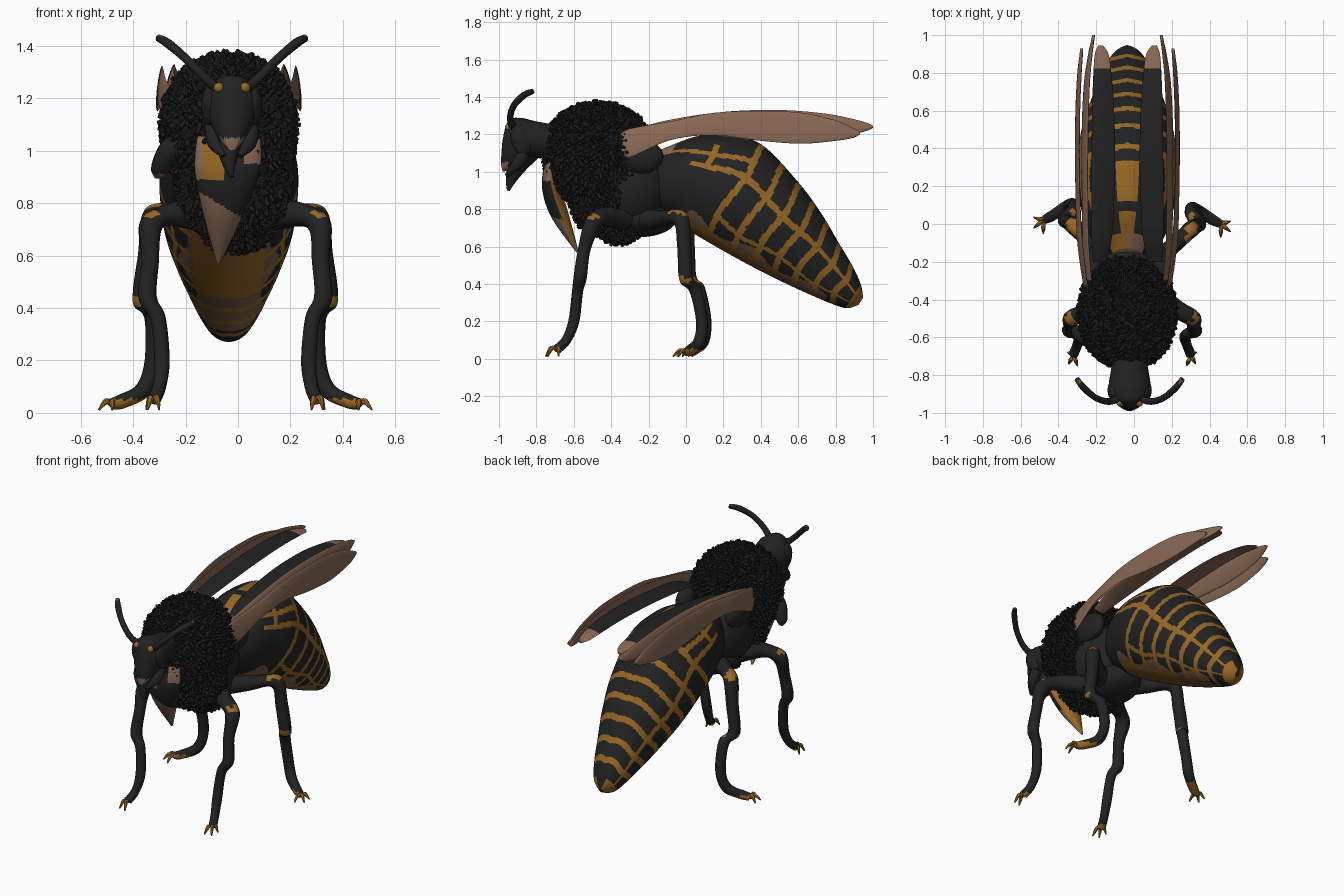
import bpy, bmesh, math, random
from mathutils import Vector, Matrix

random.seed(4)
if "Cube" in bpy.data.objects:
    bpy.data.objects.remove(bpy.data.objects["Cube"])

CX = -0.035  # body centre line


def material(name, rgb):
    m = bpy.data.materials.new(name)
    m.use_nodes = True
    m.diffuse_color = (*rgb, 1)
    b = m.node_tree.nodes["Principled BSDF"]
    b.inputs["Base Color"].default_value = (*rgb, 1)
    b.inputs["Roughness"].default_value = 0.8
    return m


MATS = [material("shell black", (0.016, 0.016, 0.016)),
        material("fuzz black", (0.012, 0.012, 0.012)),
        material("amber", (0.31, 0.135, 0.018)),
        material("wing brown", (0.25, 0.14, 0.09)),
        material("belly brown", (0.19, 0.1, 0.055))]
SHELL, FUZZ, AMBER, WING, BELLY = range(5)


def finish(name, bm, smooth=True):
    bmesh.ops.recalc_face_normals(bm, faces=bm.faces)
    me = bpy.data.meshes.new(name)
    bm.to_mesh(me)
    bm.free()
    for m in MATS:
        me.materials.append(m)
    ob = bpy.data.objects.new(name, me)
    bpy.context.collection.objects.link(ob)
    if smooth:
        bpy.ops.object.select_all(action="DESELECT")
        ob.select_set(True)
        bpy.context.view_layer.objects.active = ob
        bpy.ops.object.shade_smooth_by_angle(angle=math.radians(50))
    return ob


def spline(p0, p1, p2, p3, t):
    return 0.5 * (2 * p1 + (p2 - p0) * t + (2 * p0 - 5 * p1 + 4 * p2 - p3) * t * t
                  + (3 * p1 - p0 - 3 * p2 + p3) * t ** 3)


def loft(name, secs, n=16, sub=4, rule=None, mat=SHELL):
    """Skin ellipses (centre, half axis u, half axis v); rule(point, angle, normal) colours faces."""
    rows, last = [], len(secs) - 1
    for i in range(last):
        four = [secs[min(max(i + k, 0), last)] for k in (-1, 0, 1, 2)]
        for j in range(sub):
            rows.append([spline(*[q[c] for q in four], j / sub) for c in range(3)])
    rows.append(secs[-1])
    bm = bmesh.new()
    angles = [2 * math.pi * j / n for j in range(n)]
    rings = [[bm.verts.new(c + u * math.cos(a) + v * math.sin(a)) for a in angles]
             for c, u, v in rows]
    tags = []
    for a, b in zip(rings, rings[1:]):
        for j in range(n):
            k = (j + 1) % n
            tags.append((bm.faces.new((a[j], a[k], b[k], b[j])), 2 * math.pi * (j + 0.5) / n))
    tags += [(bm.faces.new(rings[0]), 0), (bm.faces.new(rings[-1]), 0)]
    bmesh.ops.recalc_face_normals(bm, faces=bm.faces)
    for f, ang in tags:
        f.material_index = rule(f.calc_center_median(), ang, f.normal) if rule else mat
    return finish(name, bm)


def tube(name, pts, **kw):
    """Round limb through (x, y, z, radius) points."""
    ps = [Vector(p[:3]) for p in pts]
    secs = []
    for i, p in enumerate(ps):
        d = (ps[min(i + 1, len(ps) - 1)] - ps[max(i - 1, 0)]).normalized()
        u = d.cross(Vector((0.3, 1, 0.2))).normalized()
        secs.append((p, u * pts[i][3], d.cross(u) * pts[i][3]))
    return loft(name, secs, kw.pop("n", 10), **kw)


def ball(name, centre, radii, mat=SHELL, tilt=0):
    bm = bmesh.new()
    mx = (Matrix.Translation(centre) @ Matrix.Rotation(tilt, 4, "X")
          @ Matrix.Diagonal((*radii, 1)))
    bmesh.ops.create_uvsphere(bm, u_segments=24, v_segments=16, radius=1, matrix=mx)
    for f in bm.faces:
        f.material_index = mat
    return finish(name, bm)


# Abdomen: tapered body on a sloping axis, with a net of amber bands
ORIGIN, AXIS, UP = Vector((CX, -0.18, 0.95)), Vector((0, 0.841, -0.541)), Vector((0, 0.541, 0.841))
BANDS = (0.4, 0.55, 0.68, 0.8, 0.92, 1.04, 1.15)


def abdomen_rule(p, ang, nrm):
    a = (p - ORIGIN).dot(AXIS)
    th = min(ang, 2 * math.pi - ang)
    wob = a + 0.01 * math.sin(4 * th)
    band = any(abs(wob - b) < 0.017 for b in BANDS)
    if a > 1.235:
        return AMBER if th > 0.5 else SHELL
    if th > 2.4 + 0.12 * math.sin(17 * a) and 0.25 < a < 1.12:
        return AMBER if band or (a < 0.8 and th > 2.6) else BELLY
    if a < 0.0 and th < 1.0:
        return AMBER if p.x < CX else WING
    if th < 0.24 and a < 0.31:
        return SHELL if 0.08 < a < 0.12 else AMBER
    side = abs(th - 1.27 - 0.05 * math.sin(11 * a)) < 0.055 + 0.02 * a
    low = abs(th - 2.15 - 0.06 * math.sin(14 * a)) < 0.05
    shoulder = abs(th - 0.9 - 0.1 * math.sin(9 * a)) < 0.06 and a < 0.4
    front = abs(wob - 0.19) < 0.015 and 0.7 < th < 1.3
    if band or front or shoulder or (side and a > 0.12) or (low and a > 0.4):
        return AMBER
    return SHELL


profile = [(-0.05, 0.0, 0.17, 0.09), (0.07, -0.1, 0.33, 0.19), (0.2, -0.115, 0.42, 0.24),
           (0.38, -0.115, 0.48, 0.265), (0.65, -0.1, 0.42, 0.25), (0.85, -0.08, 0.345, 0.207),
           (1.0, -0.06, 0.27, 0.163), (1.15, -0.035, 0.195, 0.115), (1.24, -0.01, 0.135, 0.072),
           (1.285, 0.04, 0.085, 0.015)]
loft("abdomen", [(ORIGIN + AXIS * a + UP * (lo + hi) / 2, UP * (hi - lo) / 2, Vector((w, 0, 0)))
                 for a, lo, hi, w in profile], n=180, sub=30, rule=abdomen_rule)

# Thorax: smooth underside and a fuzzy coat made of many small tufts
ball("thorax_base", (CX, -0.31, 0.92), (0.21, 0.23, 0.24))
ball("thorax_keel", (CX, -0.25, 0.75), (0.16, 0.2, 0.1))


def fuzzy(name, centre, radii, count, power=2):
    """Lumpy ellipsoid with tufts; a power above two makes it boxier."""
    bm = bmesh.new()
    c, r = Vector(centre), Vector(radii)

    def surface(d):
        d = d / sum(abs(k) ** power for k in d) ** (1 / power)
        return d, c + Vector([d[k] * r[k] for k in range(3)])

    bmesh.ops.create_icosphere(bm, subdivisions=4, radius=1)
    for v in bm.verts:
        p = surface(v.co)[1]
        v.co = p + (p - c) * random.uniform(-0.03, 0.03)
    for i in range(count):
        z = 1 - 2 * (i + 0.5) / count
        a, q = i * 2.39996, math.sqrt(1 - z * z)
        d, pos = surface(Vector((q * math.cos(a), q * math.sin(a), z)))
        nrm = Vector([d[k] / r[k] for k in range(3)]).normalized()
        lean = nrm + Vector([random.uniform(-0.8, 0.8) for _ in range(3)]) + Vector((0, 0.2, -0.3))
        rot = lean.to_track_quat("Z", "Y").to_matrix().to_4x4()
        bmesh.ops.create_cone(bm, segments=5, radius1=0.017, radius2=0.008, cap_ends=True,
                              depth=random.uniform(0.03, 0.06),
                              matrix=Matrix.Translation(pos + nrm * 0.006) @ rot)
    for f in bm.faces:
        f.material_index = FUZZ
    finish(name, bm, smooth=False)


fuzzy("thorax_fuzz", (CX, -0.47, 1.09), (0.24, 0.275, 0.265), 1500, power=2.2)
fuzzy("chest_fuzz", (CX + 0.015, -0.455, 0.865), (0.205, 0.155, 0.19), 650)
fuzzy("keel_fuzz", (CX + 0.03, -0.36, 0.7), (0.12, 0.1, 0.07), 200)

# Head, pointed face and jaws
X = Vector((1, 0, 0))
HX = CX + 0.012
head = [(-0.7, 1.165, 0.085, 0.09), (-0.78, 1.17, 0.1, 0.1), (-0.86, 1.18, 0.11, 0.108),
        (-0.92, 1.155, 0.09, 0.118), (-0.96, 1.09, 0.057, 0.08), (-0.985, 1.02, 0.02, 0.02)]
loft("head", [(Vector((HX, y, z)), X * w, Vector((0, -0.25, 1)) * h) for y, z, w, h in head],
     n=32, sub=8, rule=lambda p, a, n: WING if p.y < -0.95 and p.z < 1.05 else SHELL)
tube("lower_jaw", [(CX, -0.84, 1.12, 0.07), (CX, -0.9, 1.04, 0.055), (CX, -0.935, 0.96, 0.03),
                   (CX + 0.01, -0.95, 0.9, 0.008)])


def plate_rule(p, ang, nrm):
    if p.z > 0.89 and p.x < -0.05:
        return AMBER if p.x > -0.135 else WING
    if p.z > 0.95 and p.x > 0.02:
        return WING
    if nrm.y > 0.3:
        return AMBER
    return SHELL if p.z > 0.79 - 0.6 * (p.x + 0.06) else WING


tongue = [(-0.035, -0.725, 1.06, 0.12, 0.03), (-0.04, -0.725, 0.93, 0.125, 0.045),
          (-0.055, -0.675, 0.77, 0.08, 0.045), (-0.075, -0.58, 0.57, 0.006, 0.006)]
loft("tongue_plate", [(Vector((x, y, z)), X * w, Vector((0, t, t * 0.3)))
                      for x, y, z, w, t in tongue], n=64, sub=20, rule=plate_rule)


def blade(name, s, rows, thick, rule=None):
    """Thin wing sheet; rows give y, outer edge (d, z) and inner edge (d, z)."""
    secs = []
    for y, d0, z0, d1, z1 in rows:
        p, q = Vector((CX + s * d0, y, z0)), Vector((CX + s * d1, y, z1))
        u = (q - p) / 2
        secs.append(((p + q) / 2, u, u.cross(Vector((0, 1, 0))).normalized() * thick))
    loft(name, secs, n=16, sub=6, rule=rule, mat=WING)


for s, side in ((1, "left"), (-1, "right")):
    # Folded wings: two upright brown blades and a flat dark inner sheet with a pale tip
    blade(side + "_outer_wing", s,
          [(-0.35, 0.215, 1.12, 0.205, 1.2), (-0.3, 0.235, 1.08, 0.215, 1.23),
           (-0.08, 0.265, 1.17, 0.24, 1.27), (0.15, 0.272, 1.195, 0.252, 1.315),
           (0.4, 0.275, 1.165, 0.255, 1.325), (0.62, 0.272, 1.15, 0.252, 1.315),
           (0.8, 0.262, 1.165, 0.245, 1.275), (0.89, 0.25, 1.18, 0.24, 1.235),
           (0.93, 0.243, 1.2, 0.24, 1.215)], 0.008)
    blade(side + "_main_wing", s,
          [(-0.3, 0.215, 1.14, 0.19, 1.22), (-0.1, 0.235, 1.19, 0.205, 1.275),
           (0.2, 0.24, 1.22, 0.21, 1.32), (0.5, 0.24, 1.2, 0.208, 1.33),
           (0.75, 0.228, 1.2, 0.2, 1.31), (0.9, 0.205, 1.205, 0.187, 1.28),
           (0.97, 0.188, 1.22, 0.18, 1.26), (1.0, 0.18, 1.235, 0.178, 1.245)], 0.008)
    blade(side + "_inner_wing", s,
          [(-0.2, 0.185, 1.2, 0.11, 1.19), (-0.05, 0.19, 1.25, 0.08, 1.235),
           (0.3, 0.19, 1.29, 0.065, 1.28), (0.6, 0.187, 1.3, 0.07, 1.29),
           (0.8, 0.18, 1.285, 0.085, 1.275), (0.9, 0.172, 1.265, 0.1, 1.26),
           (0.945, 0.155, 1.25, 0.13, 1.25)], 0.006,
          lambda p, a, n: SHELL if n.z > 0 and p.y < 0.83 else WING)
    ball(side + "_wing_root", (CX + s * 0.18, -0.24, 1.08), (0.055, 0.12, 0.09))

    # Eyes, brow spots and cheek jaws
    ball(side + "_eye", (HX + s * 0.08, -0.88, 1.17), (0.037, 0.055, 0.085), tilt=0.3)
    ball(side + "_brow_spot", (HX + s * 0.05, -0.945, 1.24), (0.02, 0.022, 0.02), AMBER)
    tube(side + "_mandible", [(HX + s * 0.07, -0.86, 1.1, 0.035), (HX + s * 0.065, -0.91, 1.03, 0.03),
                              (HX + s * 0.03, -0.96, 0.98, 0.01)])
    # Antennae
    tube(side + "_antenna", [(HX + s * 0.05, -0.92, 1.23, 0.02), (HX + s * 0.11, -0.94, 1.285, 0.018),
                             (HX + s * 0.18, -0.92, 1.355, 0.017), (HX + s * 0.245, -0.865, 1.41, 0.018),
                             (HX + s * 0.28, -0.82, 1.43, 0.014)],
         rule=lambda p, a, n: BELLY if p.z > 1.437 else SHELL)

    # Legs: thigh, knee, jointed shin and amber foot
    def leg(name, pts, toes, shift=0, joint=0):
        knee = Vector(pts[2][:3])
        pts = [(-0.01 + s * x, y + shift, z, r) for x, y, z, r in pts]

        def leg_rule(p, a, n):
            cap = abs(p.z - knee.z) < 0.05 and n.z > 0.55 and abs(p.x + 0.01) > knee.x - 0.03
            return AMBER if p.z < 0.052 or cap or (abs(p.z - joint) < 0.016 and n.y < 0.5) else SHELL

        tube(name, pts, n=12, sub=6, rule=leg_rule)
        x, y, z, r = pts[-1]
        for i, (dx, dy) in enumerate(toes):
            tube(f"{name}_claw_{i}", [(x, y, z, 0.016), (x + s * dx / 2, y + dy / 2, z + 0.008, 0.012),
                                      (x + s * dx, y + dy, 0.012, 0.004)], n=6, mat=AMBER)

    leg(side + "_front_leg",
        [(0.1, -0.33, 0.74, 0.06), (0.22, -0.44, 0.76, 0.05), (0.32, -0.5, 0.72, 0.045),
         (0.325, -0.545, 0.58, 0.034), (0.335, -0.565, 0.44, 0.036), (0.295, -0.58, 0.36, 0.03),
         (0.28, -0.6, 0.2, 0.03), (0.29, -0.64, 0.1, 0.026), (0.31, -0.69, 0.05, 0.026)],
        [(-0.02, -0.06), (0.025, -0.05), (0.03, 0.01)])
    leg(side + "_hind_leg",
        [(0.08, -0.22, 0.74, 0.06), (0.2, -0.13, 0.75, 0.045), (0.31, -0.03, 0.75, 0.045),
         (0.335, -0.01, 0.6, 0.038), (0.355, 0.0, 0.43, 0.038), (0.315, 0.05, 0.37, 0.034),
         (0.315, 0.085, 0.2, 0.032), (0.35, 0.07, 0.09, 0.032), (0.43, 0.02, 0.045, 0.028),
         (0.47, 0.0, 0.035, 0.022)],
        [(0.05, -0.04), (0.05, 0.015), (0.0, -0.07)], shift=0.0 if s > 0 else 0.02, joint=0.42)

# Folded palp beside the right cheek
tube("right_palp", [(-0.2, -0.62, 1.05, 0.04), (-0.26, -0.6, 1.0, 0.045), (-0.3, -0.57, 0.93, 0.035),
                    (-0.31, -0.55, 0.9, 0.012)], rule=lambda p, a, n: AMBER if p.z < 0.91 else SHELL)
